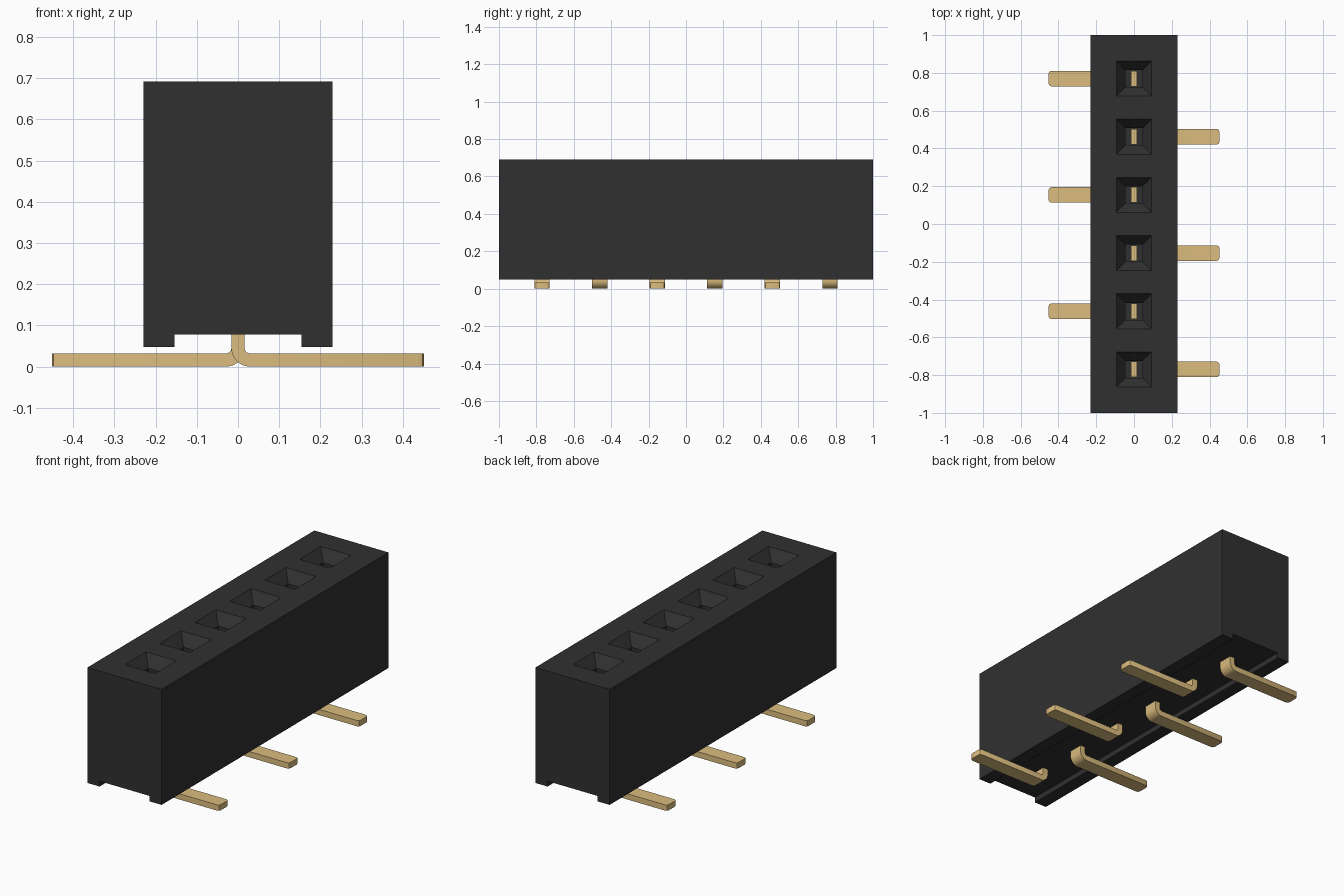
import bpy, bmesh, math

cube = bpy.data.objects.get("Cube")
if cube:
    bpy.data.objects.remove(cube, do_unlink=True)

PITCH, COUNT = 0.308, 6
ROWS = [(i - (COUNT - 1) / 2) * PITCH for i in range(COUNT)]
HALF_W, BOTTOM, TOP = 0.229, 0.048, 0.692


def material(name, rgb):
    m = bpy.data.materials.new(name)
    m.use_nodes = True
    m.diffuse_color = (*rgb, 1)
    m.node_tree.nodes["Principled BSDF"].inputs["Base Color"].default_value = (*rgb, 1)
    return m


def add_object(name, bm, mat):
    bmesh.ops.recalc_face_normals(bm, faces=bm.faces)
    mesh = bpy.data.meshes.new(name)
    bm.to_mesh(mesh)
    bm.free()
    mesh.materials.append(mat)
    ob = bpy.data.objects.new(name, mesh)
    bpy.context.collection.objects.link(ob)
    return ob


def extrude_profile(bm, points, y0, y1):
    """Sweep an x-z outline along y."""
    face = bm.faces.new([bm.verts.new((x, y0, z)) for x, z in points])
    new = bmesh.ops.extrude_face_region(bm, geom=[face])["geom"]
    verts = [v for v in new if isinstance(v, bmesh.types.BMVert)]
    bmesh.ops.translate(bm, verts=verts, vec=(0, y1 - y0, 0))


def arc(cx, cz, r, a0, a1, steps=8):
    angles = [math.radians(a0 + (a1 - a0) * i / steps) for i in range(steps + 1)]
    return [(cx + r * math.cos(a), cz + r * math.sin(a)) for a in angles]


black = material("black plastic", (0.03, 0.03, 0.03))
gold = material("gold metal", (0.708, 0.504, 0.209))

# Housing with a channel along its underside
bm = bmesh.new()
half = [(0.154, 0.078), (0.154, BOTTOM), (HALF_W, BOTTOM), (HALF_W, TOP)]
extrude_profile(bm, half + [(-x, z) for x, z in reversed(half)], -1, 1)
housing = add_object("housing", bm, black)

# Sockets: square funnels leading into straight wells
bm = bmesh.new()
LEVELS = [(0.093, TOP + 0.001), (0.093, TOP), (0.045, TOP - 0.06), (0.045, 0.2)]
for y in ROWS:
    rings = [[bm.verts.new((sx * r, y + sy * r, z))
              for sx, sy in ((-1, -1), (1, -1), (1, 1), (-1, 1))] for r, z in LEVELS]
    for a, b in zip(rings, rings[1:]):
        for i in range(4):
            j = (i + 1) % 4
            bm.faces.new((a[i], a[j], b[j], b[i]))
    bm.faces.new(rings[0])
    bm.faces.new(rings[-1])
cutter = add_object("socket_cutter", bm, black)
cutter.hide_render = True
mod = housing.modifiers.new("sockets", "BOOLEAN")
mod.object = cutter
mod.solver = "EXACT"
bpy.context.view_layer.objects.active = housing
bpy.ops.object.modifier_apply(modifier=mod.name)
bpy.data.objects.remove(cutter, do_unlink=True)

# Bent pins, feet pointing to alternate sides
T, HW, TIP, BEND = 0.016, 0.041, 0.452, 0.045
outline = ([(-T, 0.45)] + arc(BEND - T, BEND, BEND, 180, 270)
           + [(TIP, 0), (TIP, 2 * T)]
           + arc(BEND - T, BEND, BEND - 2 * T, 270, 180) + [(T, 0.45)])
for n, y in enumerate(ROWS):
    side = 1 if n % 2 == 0 else -1
    bm = bmesh.new()
    extrude_profile(bm, [(side * x, z) for x, z in outline], y - HW, y + HW)
    # Clip the corners of the foot tip
    corners = [e for e in bm.edges
               if all(abs(v.co.x) > TIP - 0.001 for v in e.verts)
               and abs(e.verts[0].co.y - e.verts[1].co.y) < 0.001]
    bmesh.ops.bevel(bm, geom=corners, offset=0.014, segments=2,
                    profile=0.5, affect="EDGES")
    pin = add_object(f"pin_{n + 1}", bm, gold)
    bpy.ops.object.select_all(action="DESELECT")
    pin.select_set(True)
    bpy.context.view_layer.objects.active = pin
    bpy.ops.object.shade_smooth_by_angle(angle=math.radians(30))
